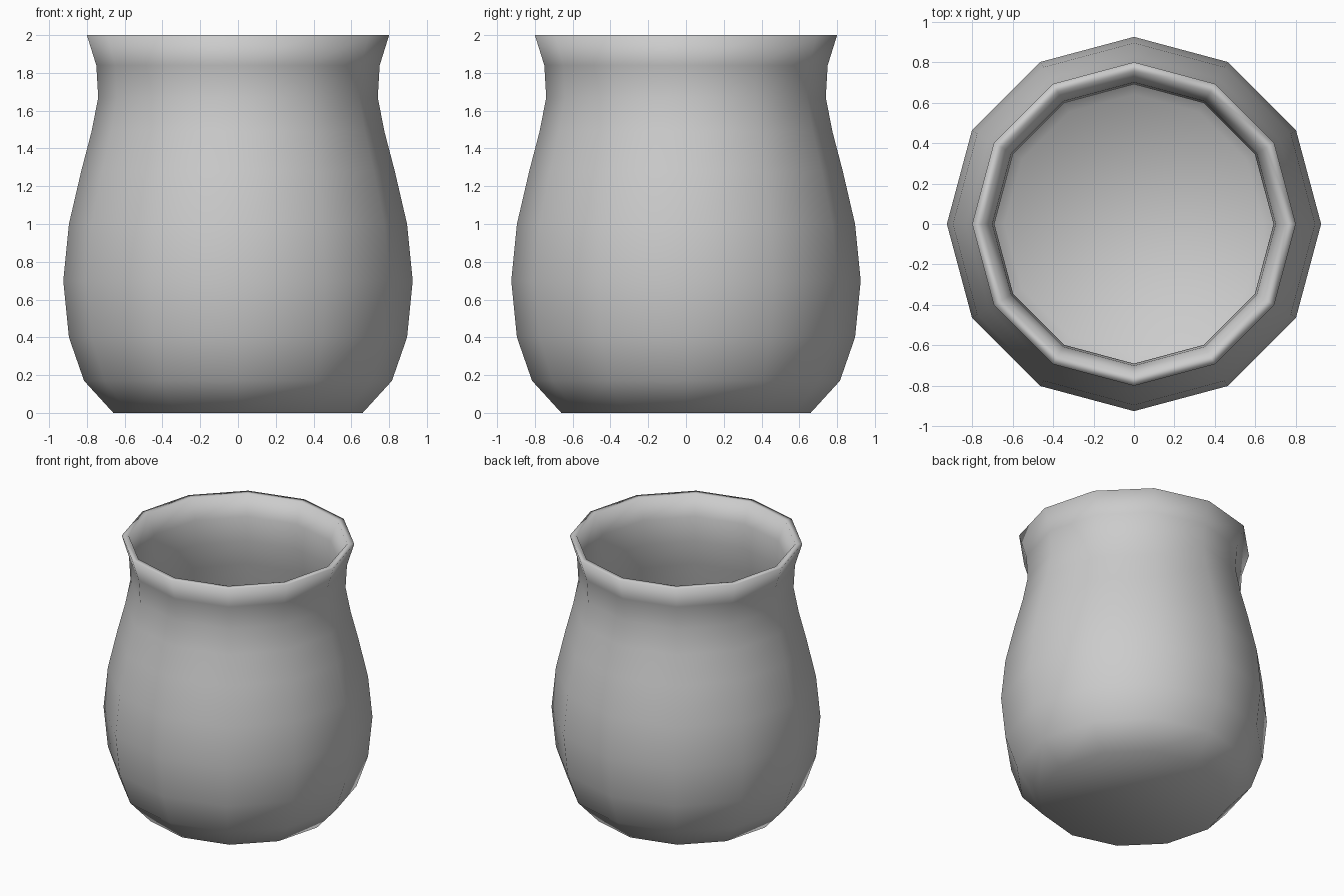
import bpy, bmesh
from math import cos, sin, pi

if "Cube" in bpy.data.objects:
    bpy.data.objects.remove(bpy.data.objects["Cube"])

SIDES = 12
# Outer wall (radius, height), base to lip
OUTER = [(0.66, 0), (0.815, 0.17), (0.895, 0.40), (0.925, 0.70), (0.895, 1.0),
         (0.83, 1.28), (0.775, 1.49), (0.74, 1.67), (0.75, 1.84), (0.80, 2.0)]
# Inner wall, lip to floor
INNER = [(0.752, 2.0), (0.70, 1.85), (0.69, 1.67), (0.725, 1.48), (0.78, 1.27),
         (0.845, 0.99), (0.875, 0.70), (0.847, 0.41), (0.775, 0.20), (0.64, 0.05)]


def lathe(name, profile):
    bm = bmesh.new()
    rings = [[bm.verts.new((r * cos(2 * pi * i / SIDES), r * sin(2 * pi * i / SIDES), z))
              for i in range(SIDES)] for r, z in profile]
    for a, b in zip(rings, rings[1:]):
        for i in range(SIDES):
            j = (i + 1) % SIDES
            bm.faces.new((a[i], a[j], b[j], b[i]))
    # Underside and inner floor
    bm.faces.new(rings[0][::-1])
    bm.faces.new(rings[-1])
    bmesh.ops.recalc_face_normals(bm, faces=bm.faces)
    for f in bm.faces:
        f.smooth = True
    mesh = bpy.data.meshes.new(name)
    bm.to_mesh(mesh)
    bm.free()
    obj = bpy.data.objects.new(name, mesh)
    bpy.context.collection.objects.link(obj)
    return obj


# Hollow pot with flared lip
lathe("pot", OUTER + INNER)
